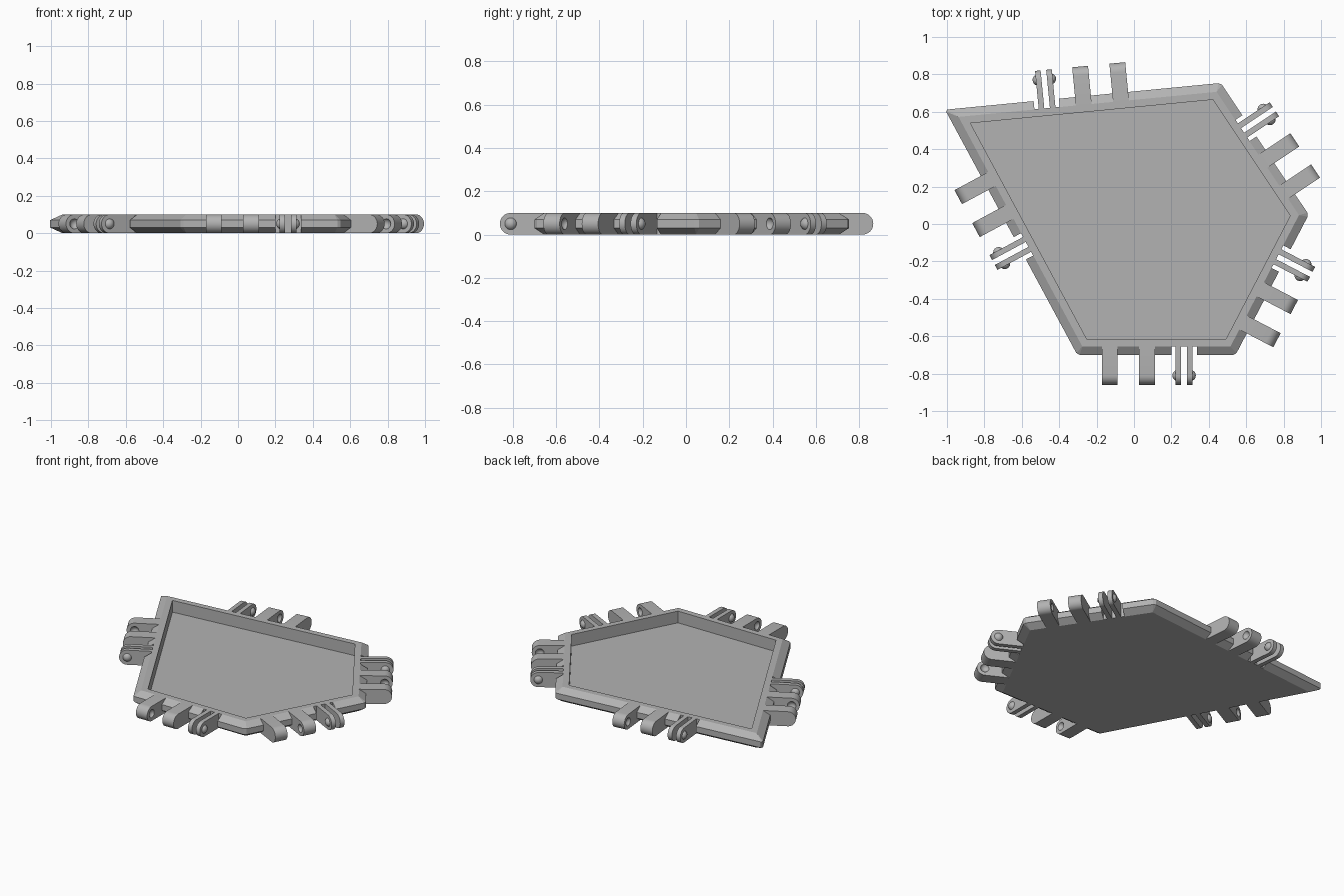
import bpy, bmesh
from math import sin, cos, pi
from mathutils import Vector, Matrix

cube = bpy.data.objects.get("Cube")
if cube:
    bpy.data.objects.remove(cube)

grey = bpy.data.materials.new("grey plastic")
grey.use_nodes = True
grey.diffuse_color = (0.45, 0.45, 0.45, 1)
grey.node_tree.nodes["Principled BSDF"].inputs["Base Color"].default_value = grey.diffuse_color

# Outline of the tray, counter-clockwise, and its main sizes
OUTLINE = [Vector(p) for p in ((-1.01, 0.611), (-0.303, -0.70), (0.543, -0.70),
                               (0.934, 0.05), (0.464, 0.754))]
HEIGHT, RADIUS = 0.1, 0.05
BEVEL, WALL, AXIS = 0.045, 0.085, 0.11


def inset(points, d):
    """Move every side of a convex outline inwards by d."""
    result = []
    for i, p in enumerate(points):
        a = (p - points[i - 1]).normalized()
        b = (points[(i + 1) % len(points)] - p).normalized()
        na, nb = Vector((-a.y, a.x)), Vector((-b.y, b.x))
        result.append(p + (na + nb) * d / (1 + na.dot(nb)))
    return result


def clip(points, c):
    """Replace every corner by two points at distance c from it."""
    result = []
    for i, p in enumerate(points):
        for q in (points[i - 1], points[(i + 1) % len(points)]):
            result.append(p + (q - p).normalized() * c)
    return result


def make_object(name, bm, smooth=False):
    bmesh.ops.recalc_face_normals(bm, faces=bm.faces)
    mesh = bpy.data.meshes.new(name)
    bm.to_mesh(mesh)
    bm.free()
    obj = bpy.data.objects.new(name, mesh)
    bpy.context.collection.objects.link(obj)
    mesh.materials.append(grey)
    if smooth:
        activate(obj)
        bpy.ops.object.shade_smooth_by_angle(angle=0.6)
    return obj


def activate(obj):
    bpy.ops.object.select_all(action='DESELECT')
    obj.select_set(True)
    bpy.context.view_layer.objects.active = obj


def cut(obj, cutter):
    mod = obj.modifiers.new("cut", 'BOOLEAN')
    mod.operation, mod.solver, mod.object = 'DIFFERENCE', 'EXACT', cutter
    cutter.hide_render = True
    activate(obj)
    bpy.ops.object.modifier_apply(modifier=mod.name)
    bpy.data.objects.remove(cutter)


def arm(bm, t, width, matrix):
    """Hinge arm with a round end; local y points outwards from the side."""
    profile = [(-BEVEL, 0)]
    profile += [(AXIS + RADIUS * cos(a), RADIUS + RADIUS * sin(a))
                for a in (-pi / 2 + pi * k / 16 for k in range(17))]
    profile += [(-BEVEL, HEIGHT)]
    ends = [[bm.verts.new(matrix @ Vector((t + s * width / 2, y, z))) for y, z in profile]
            for s in (-1, 1)]
    n = len(profile)
    for end in ends:
        bm.faces.new(end)
    for i in range(n):
        j = (i + 1) % n
        bm.faces.new((ends[0][i], ends[0][j], ends[1][j], ends[1][i]))


def ball(bm, t, matrix):
    bmesh.ops.create_uvsphere(bm, u_segments=20, v_segments=12, radius=0.03,
                              matrix=matrix @ Matrix.Translation((t, AXIS, RADIUS)))


# Tray: bevelled rim around a sunken floor
bm = bmesh.new()
rings = []
for d, z, c in ((BEVEL, 0, 0), (0, 0.03, 0.012), (0, 0.07, 0.012),
                (BEVEL, HEIGHT, 0), (WALL, HEIGHT, 0), (WALL, 0.02, 0)):
    rings.append([bm.verts.new((p.x, p.y, z)) for p in clip(inset(OUTLINE, d), c)])
for low, high in zip(rings, rings[1:]):
    for i in range(len(low)):
        bm.faces.new((low[i - 1], low[i], high[i], high[i - 1]))
bm.faces.new(rings[0])
bm.faces.new(rings[-1])
bmesh.ops.remove_doubles(bm, verts=bm.verts, dist=0.0001)
tray = make_object("tray", bm)

# Hinges: two socket lugs and one pair of snap plates on every side
LUGS, LUG_WIDTH = (-0.25, -0.05), 0.085
CLIP, PLATE_GAP, PLATE_WIDTH = 0.147, 0.03, 0.03
axis_line = inset(OUTLINE, -AXIS)
sides = ("left", "front", "front_left", "back_left", "back")
for i, side in enumerate(sides):
    a, b = axis_line[i], axis_line[(i + 1) % len(sides)]
    along = (b - a).normalized()
    out = Vector((along.y, -along.x))
    origin = (a + b) / 2 - out * AXIS
    frame = Matrix(((along.x, out.x, 0, origin.x), (along.y, out.y, 0, origin.y),
                    (0, 0, 1, 0), (0, 0, 0, 1)))

    # Notch in the rim behind the snap plates
    bm = bmesh.new()
    bmesh.ops.create_cube(bm, size=1, matrix=frame @ Matrix.Translation((CLIP, 0.056, 0.05))
                          @ Matrix.Diagonal((0.136, 0.2, 0.3, 1)))
    cut(tray, make_object("notch_cutter", bm))

    # Lugs with round sockets facing each other
    for t, facing, label in zip(LUGS, (1, -1), ("outer", "middle")):
        bm = bmesh.new()
        arm(bm, t, LUG_WIDTH, frame)
        lug = make_object(f"{side}_{label}_lug", bm)
        bm = bmesh.new()
        ball(bm, t + facing * (LUG_WIDTH / 2 + 0.012), frame)
        cut(lug, make_object("socket_cutter", bm))
        activate(lug)
        bpy.ops.object.shade_smooth_by_angle(angle=0.6)

    # Thin plates with snap bumps on their outer faces
    for s, label in ((-1, "first"), (1, "second")):
        t = CLIP + s * PLATE_GAP
        bm = bmesh.new()
        arm(bm, t, PLATE_WIDTH, frame)
        make_object(f"{side}_{label}_snap_plate", bm, True)
        bm = bmesh.new()
        ball(bm, t + s * 0.003, frame)
        # Keep only the half of the ball that bulges outwards
        centre = frame @ Vector((t, AXIS, RADIUS))
        normal = Vector((along.x, along.y, 0)) * s
        bmesh.ops.bisect_plane(bm, geom=bm.verts[:] + bm.edges[:] + bm.faces[:],
                               plane_co=centre, plane_no=normal, clear_inner=True)
        make_object(f"{side}_{label}_snap_bump", bm, True)
